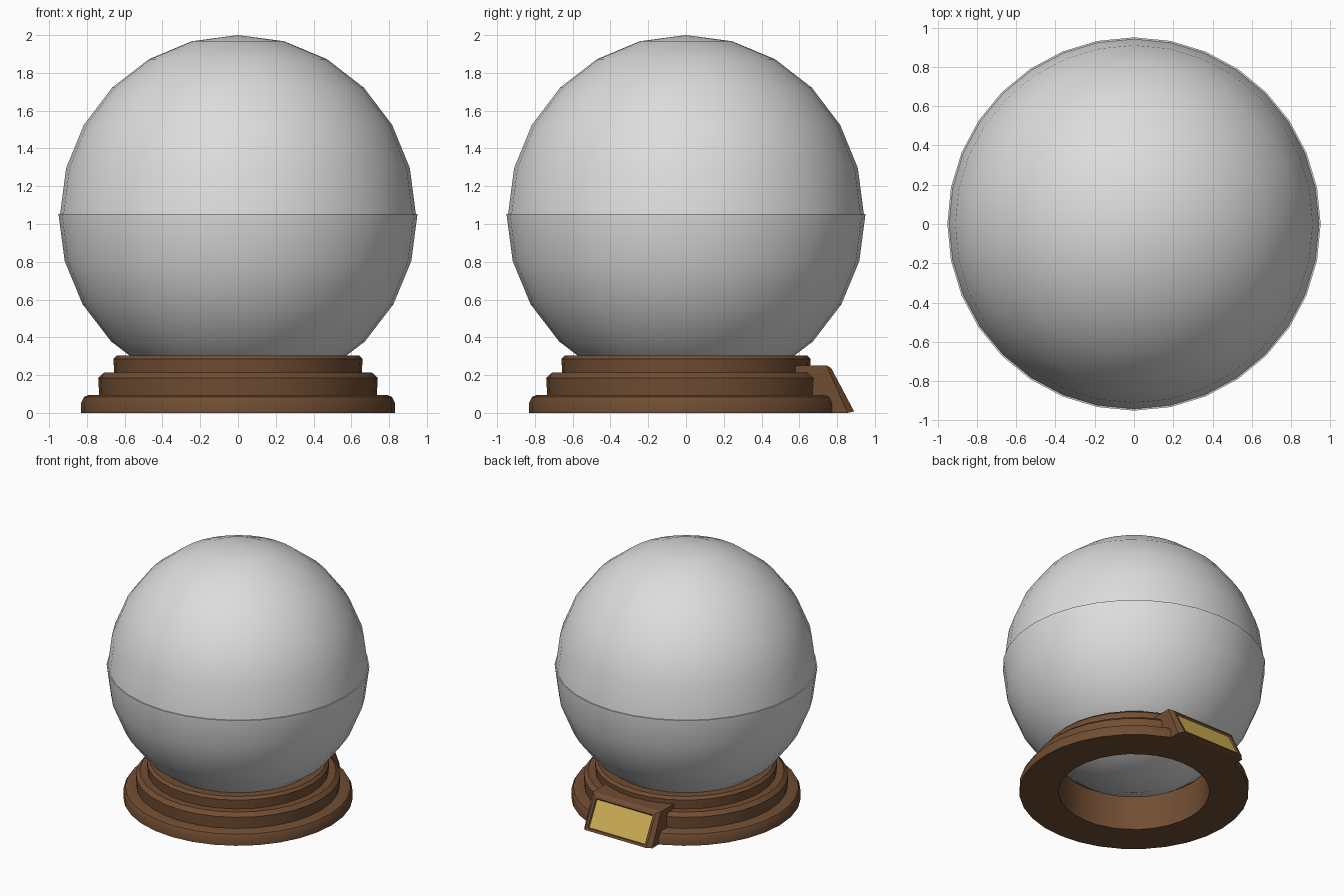
import bpy, bmesh, math

if "Cube" in bpy.data.objects:
    bpy.data.objects.remove(bpy.data.objects["Cube"])


def material(name, rgb):
    m = bpy.data.materials.new(name)
    m.diffuse_color = (*rgb, 1)
    m.use_nodes = True
    m.node_tree.nodes["Principled BSDF"].inputs["Base Color"].default_value = m.diffuse_color
    return m


GREY = material("pale_glass", (0.72, 0.72, 0.72))
WOOD = material("brown_wood", (0.165, 0.075, 0.032))
GOLD = material("brass", (0.64, 0.44, 0.09))


def finish(bm, name, mats, smooth=None):
    bmesh.ops.recalc_face_normals(bm, faces=bm.faces)
    me = bpy.data.meshes.new(name)
    bm.to_mesh(me)
    bm.free()
    ob = bpy.data.objects.new(name, me)
    bpy.context.collection.objects.link(ob)
    for m in mats:
        me.materials.append(m)
    if smooth:
        bpy.ops.object.select_all(action='DESELECT')
        bpy.context.view_layer.objects.active = ob
        ob.select_set(True)
        bpy.ops.object.shade_smooth_by_angle(angle=math.radians(smooth))
    return ob


def lathe(name, profile, mat, segments=32, smooth=30):
    bm = bmesh.new()
    vs = [bm.verts.new((r, 0, z)) for r, z in profile]
    es = [bm.edges.new(p) for p in zip(vs, vs[1:])]
    bmesh.ops.spin(bm, geom=vs + es, cent=(0, 0, 0), axis=(0, 0, 1),
                   angle=math.tau, steps=segments, use_merge=False)
    bmesh.ops.remove_doubles(bm, verts=bm.verts, dist=1e-4)
    return finish(bm, name, [mat], smooth)


# Globe: two half shells meeting at a thin lip
R, CZ = 0.95, 1.05


def arc(sign, r):
    return [(r * math.cos(math.radians(a)), CZ + sign * R * math.sin(math.radians(a)))
            for a in range(0, 91, 15)]


lathe("lower_globe", [(R - 0.03, CZ + 0.004), (R, CZ + 0.004)] + arc(-1, R), GREY)
lathe("upper_globe", arc(1, R - 0.008), GREY)

# Stepped wooden ring base with a hole through the middle
lathe("base_ring", [(0.545, 0), (0.83, 0), (0.83, 0.055), (0.815, 0.085), (0.79, 0.095),
                    (0.735, 0.095), (0.74, 0.185), (0.71, 0.213), (0.655, 0.213),
                    (0.66, 0.285), (0.64, 0.305), (0.575, 0.305), (0.545, 0.275),
                    (0.545, 0)], WOOD)

# Sloping plaque on the back: block with a chamfered front and recessed brass panel
bm = bmesh.new()
sections = [(0.30, (0.56, 0.25), (0.56, 0.0)),
            (0.30, (0.745, 0.25), (0.855, 0.0)),
            (0.27, (0.768, 0.238), (0.89, 0.008))]
rings = [[bm.verts.new((x, y, z)) for x, (y, z) in
          ((-w, top), (w, top), (w, bot), (-w, bot))] for w, top, bot in sections]
for a, b in zip(rings, rings[1:]):
    for i in range(4):
        j = (i + 1) % 4
        bm.faces.new((a[i], a[j], b[j], b[i]))
bm.faces.new(rings[0])
front = bm.faces.new(rings[-1])
bmesh.ops.recalc_face_normals(bm, faces=bm.faces)
bmesh.ops.inset_region(bm, faces=[front], thickness=0.026, depth=0)
bmesh.ops.inset_region(bm, faces=[front], thickness=0.008, depth=-0.012)
front.material_index = 1
finish(bm, "plaque", [WOOD, GOLD])
